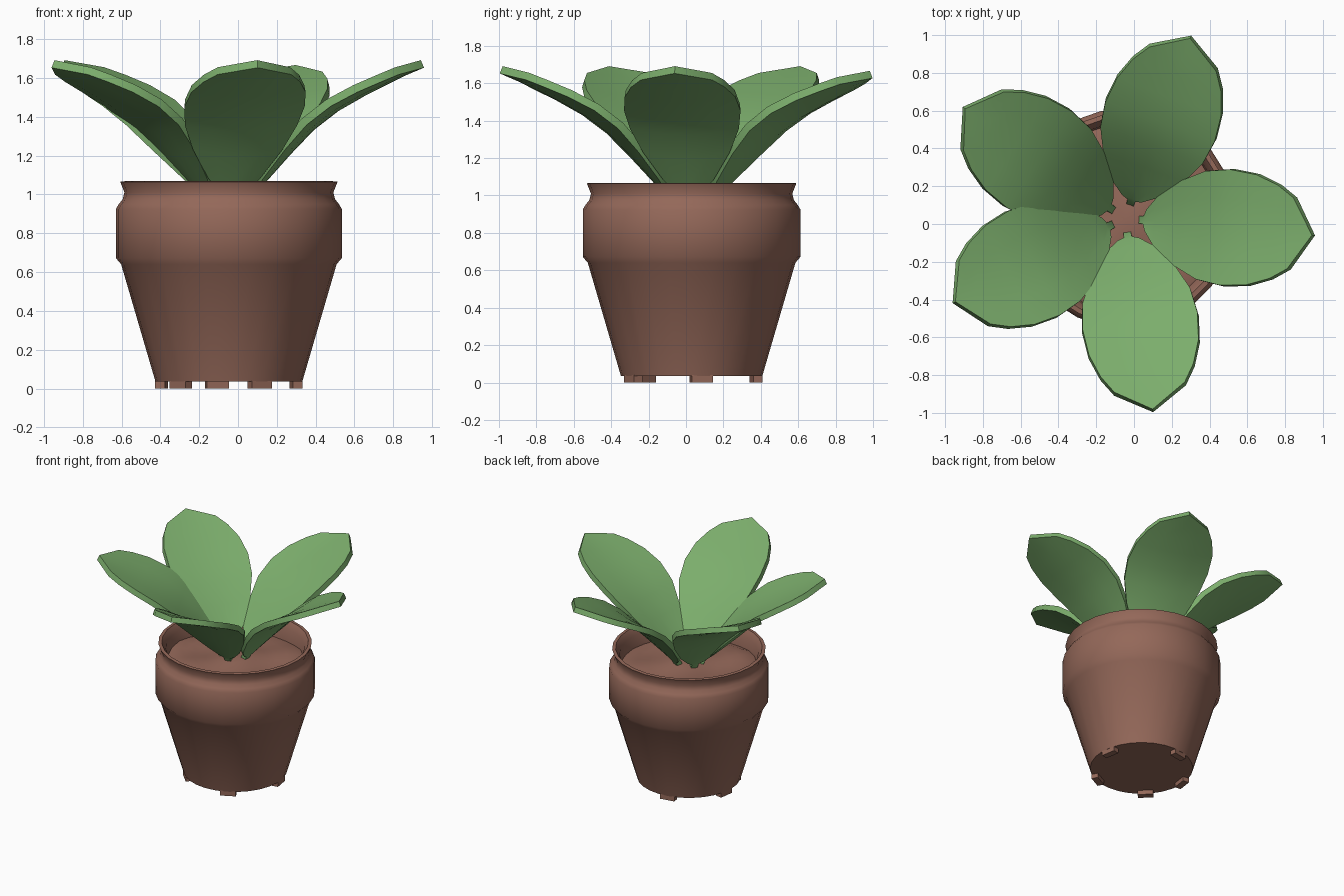
import bpy, bmesh, math
from mathutils import Vector

if "Cube" in bpy.data.objects:
    bpy.data.objects.remove(bpy.data.objects["Cube"])

CX, CY = -0.047, 0.03      # axis of the pot
SIDES = 28


def material(name, rgb):
    m = bpy.data.materials.new(name)
    m.use_nodes = True
    m.diffuse_color = (*rgb, 1)
    m.node_tree.nodes["Principled BSDF"].inputs["Base Color"].default_value = (*rgb, 1)
    return m


terracotta = material("terracotta", (0.295, 0.138, 0.100))
leaf_green = material("leaf green", (0.20, 0.42, 0.15))


def finish(bm, name, mat, angle, location=(CX, CY, 0)):
    bmesh.ops.recalc_face_normals(bm, faces=bm.faces)
    mesh = bpy.data.meshes.new(name)
    bm.to_mesh(mesh)
    bm.free()
    mesh.materials.append(mat)
    obj = bpy.data.objects.new(name, mesh)
    obj.location = location
    bpy.context.collection.objects.link(obj)
    bpy.ops.object.select_all(action="DESELECT")
    obj.select_set(True)
    bpy.context.view_layer.objects.active = obj
    bpy.ops.object.shade_smooth_by_angle(angle=math.radians(angle))
    return obj


def lathe(bm, profile):
    """Revolve (radius, height) pairs; a zero radius closes the end."""
    rings = []
    for r, z in profile:
        count = SIDES if r else 1
        rings.append([bm.verts.new((r * math.cos(math.tau * i / SIDES),
                                    r * math.sin(math.tau * i / SIDES), z))
                      for i in range(count)])
    for a, b in zip(rings, rings[1:]):
        for i in range(SIDES):
            j = (i + 1) % SIDES
            quad = [a[i % len(a)], a[j % len(a)], b[j % len(b)], b[i % len(b)]]
            bm.faces.new(list(dict.fromkeys(quad)))


# Pot: tapered body, raised band, pinched neck and flared hollow rim
bm = bmesh.new()
lathe(bm, [(0, 0.035), (0.378, 0.035), (0.555, 0.64), (0.582, 0.672), (0.582, 0.925),
           (0.567, 0.95), (0.547, 0.975), (0.538, 1.01), (0.56, 1.065), (0.535, 1.068),
           (0.505, 1.02), (0.495, 0.89), (0, 0.89)])
finish(bm, "pot", terracotta, 50)

# Soil: lumpy mound inside the rim
bm = bmesh.new()
lathe(bm, [(0.5, 0.92), (0.45, 0.935), (0.38, 0.945), (0.3, 0.95), (0.22, 0.95),
           (0.14, 0.955), (0.07, 0.955), (0, 0.955)])
for v in bm.verts:
    v.co.z += 0.018 * math.sin(11 * v.co.x + 1) * math.cos(9 * v.co.y)
finish(bm, "soil", terracotta, 50)

# Feet: small blocks under the edge of the base
for n, deg in enumerate((9, 100, 172, 225, 297)):
    bm = bmesh.new()
    bmesh.ops.create_cube(bm, size=1)
    bmesh.ops.scale(bm, vec=(0.05, 0.115, 0.04), verts=bm.verts)
    a = math.radians(deg)
    foot = finish(bm, f"foot_{n + 1}", terracotta, 30,
                  (CX + 0.35 * math.cos(a), CY + 0.35 * math.sin(a), 0.02))
    foot.rotation_euler.z = a

# Leaf stations from the stem up: reach, half width, height
STATIONS = [(0.07, 0.022, 0.90), (0.095, 0.022, 0.965), (0.115, 0.024, 1.0),
            (0.125, 0.06, 1.015), (0.175, 0.13, 1.075), (0.30, 0.23, 1.215),
            (0.42, 0.29, 1.34), (0.55, 0.31, 1.44), (0.69, 0.295, 1.52),
            (0.81, 0.25, 1.58), (0.90, 0.19, 1.625)]
TIP = (1.015, 1.672)
ACROSS = (-1, -0.5, 0, 0.5, 1)


def leaf(name, x, y, lift):
    out = Vector((x - CX, y - CY, 0))
    scale = out.length / TIP[0]
    out.normalize()
    side = Vector((-out.y, out.x, 0))
    bm = bmesh.new()
    rows = []
    for r, w, z in STATIONS:
        cup = 0.05 * (w / 0.31) * (1 - 0.7 * r)      # edges curl up slightly
        rows.append([bm.verts.new(out * r * scale + side * w * t
                                  + Vector((0, 0, z + lift * r + cup * t * t)))
                     for t in ACROSS])
    for a, b in zip(rows, rows[1:]):
        for i in range(len(ACROSS) - 1):
            bm.faces.new((a[i], a[i + 1], b[i + 1], b[i]))
    tip = bm.verts.new(out * TIP[0] * scale + Vector((0, 0, TIP[1] + lift)))
    for p, q in zip(rows[-1], rows[-1][1:]):
        bm.faces.new((p, q, tip))
    obj = finish(bm, name, leaf_green, 40)
    solid = obj.modifiers.new("thickness", "SOLIDIFY")
    solid.thickness = 0.042
    solid.offset = 0
    # Keep the rim crisp once the thickness is there
    bpy.ops.object.modifier_apply(modifier=solid.name)
    bpy.ops.object.shade_smooth_by_angle(angle=math.radians(40))


# Five leaves, each given by its tip position
leaf("leaf_left", 0.95, -0.06, 0.0)
leaf("leaf_back", 0.30, 0.99, -0.025)
leaf("leaf_back_right", -0.90, 0.615, 0.0)
leaf("leaf_front_right", -0.953, -0.415, 0.0)
leaf("leaf_front", 0.10, -0.988, 0.0)
